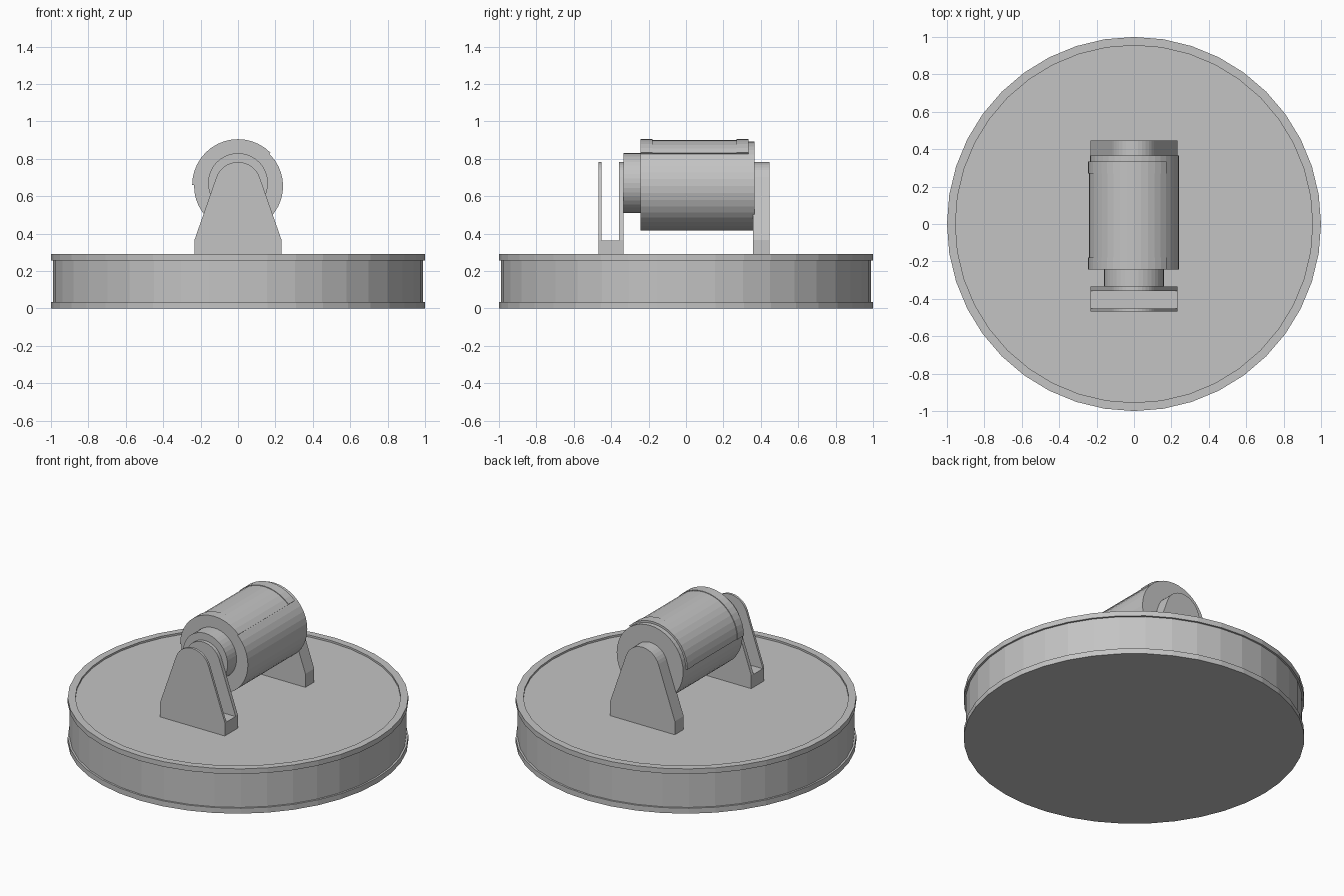
import bpy
import bmesh
from math import sin, cos, pi, radians

cube = bpy.data.objects.get("Cube")
if cube:
    bpy.data.objects.remove(cube, do_unlink=True)

GREY = (0.55, 0.55, 0.55, 1.0)
grey = bpy.data.materials.new("plain grey")
grey.use_nodes = True
grey.diffuse_color = GREY
grey.node_tree.nodes["Principled BSDF"].inputs["Base Color"].default_value = GREY


def finish(name, bm):
    bmesh.ops.recalc_face_normals(bm, faces=bm.faces)
    mesh = bpy.data.meshes.new(name)
    bm.to_mesh(mesh)
    bm.free()
    mesh.materials.append(grey)
    obj = bpy.data.objects.new(name, mesh)
    bpy.context.collection.objects.link(obj)
    return obj


def lathe(name, profile, sides=40):
    """Turn a (radius, z) profile around the z axis and cap both ends."""
    bm = bmesh.new()
    rings = [[bm.verts.new((r * cos(2 * pi * i / sides), r * sin(2 * pi * i / sides), z))
              for i in range(sides)] for r, z in profile]
    for low, high in zip(rings, rings[1:]):
        for i in range(sides):
            j = (i + 1) % sides
            bm.faces.new((low[i], low[j], high[j], high[i]))
    bm.faces.new(rings[0])
    bm.faces.new(rings[-1])
    return finish(name, bm)


def extrude_y(name, outline, y0, y1):
    """Extrude an (x, z) outline along y."""
    bm = bmesh.new()
    face = bm.faces.new([bm.verts.new((x, y0, z)) for x, z in outline])
    moved = bmesh.ops.extrude_face_region(bm, geom=[face])["geom"]
    verts = [v for v in moved if isinstance(v, bmesh.types.BMVert)]
    bmesh.ops.translate(bm, verts=verts, vec=(0, y1 - y0, 0))
    return finish(name, bm)


def arc(cx, cz, r, start, end, steps):
    angles = [radians(start + (end - start) * i / steps) for i in range(steps + 1)]
    return [(cx + r * cos(a), cz + r * sin(a)) for a in angles]


def disc(cx, cz, r, sides=40):
    return arc(cx, cz, r, 0, 360, sides)[:-1]


# Round base with two rims and a slightly sunken deck
DECK = 0.278
lathe("base", [(1, 0), (1, 0.035), (0.988, 0.035), (0.988, 0.257), (1, 0.257),
               (1, 0.29), (0.955, 0.29), (0.955, DECK)])

# Tapered brackets with rounded tops
foot = [(-0.233, DECK), (0.233, DECK), (0.233, 0.365)]
bracket = foot + arc(0, 0.66, 0.123, 20, 160, 14) + [(-0.233, 0.365)]
extrude_y("rear_bracket", bracket, 0.357, 0.447)
extrude_y("front_bracket_outer_plate", bracket, -0.468, -0.453)
extrude_y("front_bracket_inner_plate", bracket, -0.358, -0.335)
block = [(-0.233, DECK), (0.233, DECK), (0.233, 0.362), (-0.233, 0.362)]
extrude_y("front_bracket_floor", block, -0.453, -0.358)

# Drum between the brackets, with its narrower collar
extrude_y("drum", disc(0.003, 0.654, 0.238), -0.243, 0.365)
extrude_y("collar", disc(0, 0.67, 0.16), -0.335, -0.243)

# Thin cover over the upper drum, with a raised band at each end
for name, r, y0, y1 in (("cover", 0.241, -0.18, 0.27),
                        ("front_band", 0.245, -0.243, -0.18),
                        ("rear_band", 0.245, 0.27, 0.335)):
    shell = arc(0, 0.66, r, 45, 180, 15) + arc(0, 0.66, 0.215, 180, 45, 15)
    extrude_y(name, shell, y0, y1)
